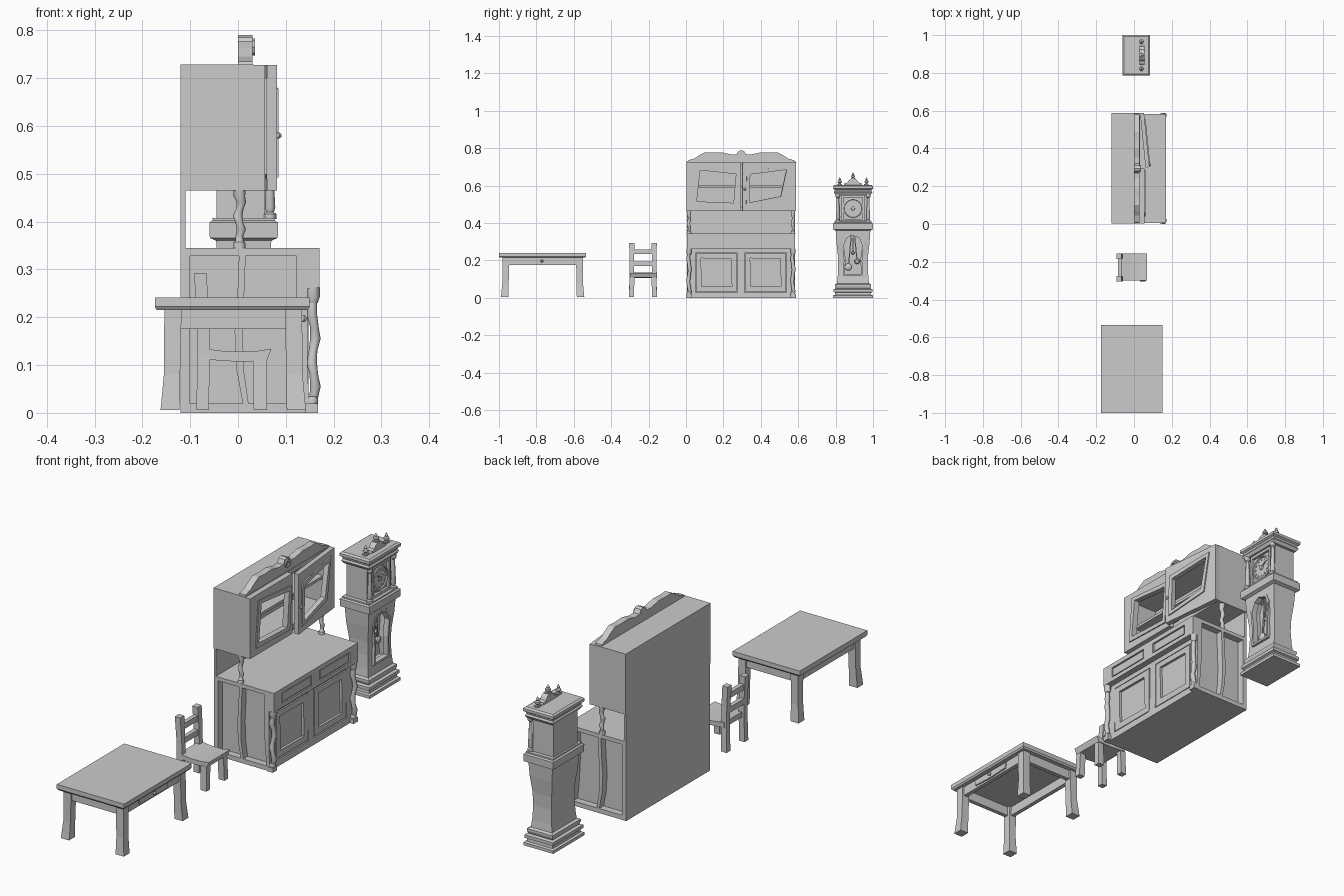
import bpy, bmesh, math
from mathutils import Matrix, Vector

if "Cube" in bpy.data.objects:
    bpy.data.objects.remove(bpy.data.objects["Cube"])


def make(name, verts, faces, smooth=False):
    bm = bmesh.new()
    vs = [bm.verts.new(v) for v in verts]
    for f in faces:
        bm.faces.new([vs[i] for i in f])
    bmesh.ops.recalc_face_normals(bm, faces=bm.faces)
    me = bpy.data.meshes.new(name)
    bm.to_mesh(me)
    bm.free()
    ob = bpy.data.objects.new(name, me)
    bpy.context.collection.objects.link(ob)
    if smooth:
        me.polygons.foreach_set("use_smooth", [True] * len(me.polygons))
        me.set_sharp_from_angle(angle=math.radians(40))
    return ob


def loft(name, rings, smooth=False):
    """Skin a stack of equal-length rings and cap both ends."""
    n = len(rings[0])
    faces = [tuple(range(n)), tuple(range(n * (len(rings) - 1), n * len(rings)))]
    for k in range(len(rings) - 1):
        for i in range(n):
            j = (i + 1) % n
            faces.append((k*n + i, k*n + j, k*n + n + j, k*n + n + i))
    return make(name, [p for r in rings for p in r], faces, smooth)


def rect(x0, x1, y0, y1, z):
    return [(x0, y0, z), (x1, y0, z), (x1, y1, z), (x0, y1, z)]


def box(name, x0, x1, y0, y1, z0, z1):
    return loft(name, [rect(x0, x1, y0, y1, z0), rect(x0, x1, y0, y1, z1)])


def prism(name, pts, axis, a, b):
    put = (lambda p, t: (t, p[0], p[1])) if axis == 'x' else (lambda p, t: (p[0], t, p[1]))
    return loft(name, [[put(p, t) for p in pts] for t in (a, b)])


def post(name, pts, n=10):
    """Round post through (x, y, z, radius) points."""
    return loft(name, [[(x + r*math.cos(2*math.pi*i/n), y + r*math.sin(2*math.pi*i/n), z)
                        for i in range(n)] for x, y, z, r in pts], True)


def disc(name, y, z, prof, n=20):
    """Round part turned about the x axis, prof = (x, radius)."""
    return loft(name, [[(x, y + r*math.cos(2*math.pi*i/n), z + r*math.sin(2*math.pi*i/n))
                        for i in range(n)] for x, r in prof], True)


def frame(name, outer, inner, x0, x1):
    n = len(outer)
    vs = [(x, *p) for x in (x0, x1) for ring in (outer, inner) for p in ring]
    fs = []
    for i in range(n):
        j = (i + 1) % n
        fs += [(i, j, n+j, n+i), (2*n+i, 2*n+j, 3*n+j, 3*n+i),
               (i, j, 2*n+j, 2*n+i), (n+i, n+j, 3*n+j, 3*n+i)]
    return make(name, vs, fs)


def quad(y0, y1, z0, z1):
    return [(y0, z0), (y1, z0), (y1, z1), (y0, z1)]


def shrink(q, d):
    c = sum((Vector(p) for p in q), Vector((0, 0))) / len(q)
    return [(p[0] - math.copysign(d, p[0]-c.x), p[1] - math.copysign(d, p[1]-c.y)) for p in q]


def cut(ob, *cutters):
    for c in cutters:
        c.hide_render = True
        m = ob.modifiers.new("cut", 'BOOLEAN')
        m.operation, m.object, m.solver = 'DIFFERENCE', c, 'EXACT'
    me = bpy.data.meshes.new_from_object(ob.evaluated_get(bpy.context.evaluated_depsgraph_get()))
    ob.modifiers.clear()
    ob.data = me
    for c in cutters:
        bpy.data.objects.remove(c)


# ---- table ----
loft("table_top", [rect(-.17, .145, -.995, -.54, .215), rect(-.174, .15, -1, -.535, .222),
                   rect(-.174, .15, -1, -.535, .241)])
for sx, x in ((-1, -.138), (1, .118)):
    for sy, y in ((-1, -.965), (1, -.568)):
        loft("table_leg", [rect(x-w+sx*o, x+w+sx*o, y-w+sy*o, y+w+sy*o, z)
                           for z, w, o in ((.006, .02, .004), (.08, .017, 0), (.215, .018, -.002))])
    box("table_side_apron", x-.009, x+.009, -.965, -.568, .175, .215)
for y in (-.965, -.568):
    box("table_end_apron", -.138, .118, y-.009, y+.009, .175, .215)
prism("table_drawer", [(-.87, .21), (-.865, .185), (-.77, .181), (-.675, .185), (-.67, .21)], 'x', .12, .133)
disc("table_drawer_knob", -.77, .197, [(.13, .005), (.138, .008), (.143, .004)], 10)

# ---- chair ----
prism("chair_seat", [(-.075, .112), (0, .107), (.06, .109), (.07, .134), (.03, .128), (-.02, .128), (-.075, .135)],
      'y', -.3, -.155)
for s, y in ((-1, -.29), (1, -.17)):
    loft("chair_back_post", [rect(x-.013, x+.013, y-w+s*o, y+w+s*o, z) for z, x, w, o in
                             ((.006, -.074, .013, .002), (.12, -.072, .012, 0), (.2, -.073, .012, 0), (.293, -.079, .014, 0))])
    loft("chair_front_leg", [rect(x-.014, x+.014, y-.013+s*o, y+.013+s*o, z) for z, x, o in
                             ((.006, .047, .002), (.112, .045, -.002))])
for z in (.247, .184):
    box("chair_back_slat", -.085, -.066, -.29, -.17, z-.013, z+.011)

# ---- hutch: lower cabinet with side niches and front panels ----
low = prism("lower_cabinet", [(-.12, 0), (.15, 0), (.145, .1), (.145, .26), (.17, .262), (.17, .345), (-.12, .345)],
            'y', .005, .583)
niche_a = [(-.1, .02), (.01, .02), (-.003, .09), (-.007, .17), (-.001, .25), (.002, .328), (-.1, .328)]
niche_b = [(.022, .02), (.135, .02), (.127, .1), (.122, .2), (.122, .328), (.016, .328), (.013, .25), (.01, .17), (.012, .09)]
cutters = []
for y0, y1 in ((-.05, .035), (.553, .65)):
    for niche in (niche_a, niche_b):
        cutters.append(prism("niche_cutter", niche, 'y', y0, y1))
for a, b in ((.05, .275), (.313, .538)):
    cutters.append(prism("door_cutter", quad(a, b, .03, .24), 'x', .136, .3))
    cutters.append(prism("drawer_cutter", quad(a+.01, b-.01, .28, .325), 'x', .164, .3))
cut(low, *cutters)
for a, b in ((.05, .275), (.313, .538)):
    q = quad(a+.004, b-.004, .034, .236)
    frame("lower_door_frame", q, [(q[0][0]+.03, .062), (q[1][0]-.026, .06), (q[2][0]-.03, .21), (q[3][0]+.026, .212)],
          .13, .147)
    prism("drawer_panel", quad(a+.016, b-.016, .285, .32), 'x', .16, .168)
for y in (.016, .572):
    wob = [(.158 + .004*math.sin(i*1.5), y + .004*math.cos(i*1.3), .03 + i*.025, .009 + .002*(i % 2))
           for i in range(9)]
    post("lower_corner_column", wob)
    box("column_foot", .14, .167, y-.015, y+.015, 0, .02)
    post("column_foot_ring", [(.155, y, .02, .012), (.155, y, .027, .013), (.155, y, .034, .01)])
    post("column_cap", [(.157, y, .23, .01), (.157, y, .242, .014), (.157, y, .262, .014)])
    # columns between the cabinets
    post("upper_support_column", [(.003, y, .345, .013), (.003, y, .357, .012), (.003, y, .36, .008)] +
         [(.003+.004*math.sin(i*1.6), y+.003*math.cos(i*1.6), .37+i*.014, .008+.002*(i % 2)) for i in range(6)] +
         [(.003, y, .453, .012), (.003, y, .468, .013)])
box("back_panel", -.12, -.11, .005, .583, .34, .47)

# ---- hutch: upper cabinet ----
up = box("upper_cabinet", -.12, .032, .003, .587, .465, .729)
cut(up, box("inside_cutter", -.1, .1, .02, .57, .485, .71))
box("upper_shelf", -.105, .01, .015, .575, .588, .6)
lo, li = quad(.003, .294, .465, .727), [(.04, .498), (.272, .49), (.285, .68), (.058, .7)]
frame("upper_left_door", lo, li, .032, .056)
frame("left_door_molding", li, shrink(li, .018), .036, .061)
ro, ri = quad(.298, .587, .465, .727), [(.318, .492), (.522, .525), (.553, .703), (.322, .678)]
right = [frame("upper_right_door", ro, ri, .032, .053), frame("right_door_molding", ri, shrink(ri, .018), .036, .058)]
right.append(disc("right_door_knob", .31, .58, [(.05, .004), (.058, .007), (.063, .003)], 10))
hinge = Vector((.032, .587, 0))
for ob in right:
    ob.data.transform(Matrix.Translation(hinge) @ Matrix.Rotation(.1, 4, 'Z') @ Matrix.Translation(-hinge))
half = [(.005, .72), (.01, .735), (.045, .745), (.07, .762), (.1, .778), (.14, .776), (.19, .778), (.24, .767),
        (.27, .768), (.28, .785), (.295, .79)]
prism("crest", half + [(.59 - y, z) for y, z in reversed(half[:-1])], 'x', 0, .03)
frame("crest_rosette", [(.295+.018*math.cos(i*.785), .765+.018*math.sin(i*.785)) for i in range(8)],
      [(.295+.009*math.cos(i*.785), .765+.009*math.sin(i*.785)) for i in range(8)], .02, .036)

# ---- clock ----
CX, CY = .012, .893


def stack(name, secs):
    return loft(name, [rect(CX-h+.035, CX+h-.035, CY-h, CY+h, z) for z, h in secs])


stack("clock_base", [(0, .107), (.013, .107), (.016, .097), (.028, .096), (.032, .104), (.046, .104),
                     (.05, .092), (.062, .097), (.072, .097), (.08, .08)])
waist = stack("clock_waist", [(.075, .086), (.11, .082), (.17, .079), (.23, .081), (.3, .089), (.365, .093)])
win = [(.84, .12), (.945, .12), (.942, .2), (.952, .29), (.935, .33), (.893, .345), (.851, .33), (.834, .29), (.844, .2)]
cut(waist, prism("window_cutter", win, 'x', .02, .2))
frame("clock_window_molding", shrink(win, -.009), win, .045, .069)
stack("clock_waist_cornice", [(.36, .093), (.366, .106), (.398, .107), (.402, .1), (.408, .1)])
box("clock_hood", -.045, .055, .81, .976, .405, .558)
stack("clock_hood_cornice", [(.552, .095), (.565, .103), (.572, .098), (.58, .1), (.585, .108), (.597, .108), (.603, .1)])
for y in (.812, .974):
    post("clock_hood_column", [(.067, y, .405, .013), (.067, y, .416, .013), (.067, y, .42, .008), (.067, y, .43, .011),
                               (.067, y, .485, .008), (.067, y, .535, .007), (.067, y, .54, .012), (.067, y, .556, .012)])
# dial
fq = quad(.829, .957, .41, .55)
frame("dial_frame", fq, shrink(fq, .012), .05, .066)
disc("dial", CY, .478, [(.05, .055), (.06, .055), (.063, .048), (.058, .046), (.058, .01), (.064, .008)], 24)
for i in range(12):
    a = i*math.pi/6
    disc("hour_mark", CY+.038*math.cos(a), .478+.038*math.sin(a), [(.056, .003), (.061, .003)], 6)
for a, l in ((.6, .034), (2.3, .024)):
    c, s = math.cos(a), math.sin(a)
    prism("clock_hand", [(CY+u*c-v*s, .478+u*s+v*c) for u, v in ((0, -.003), (l, -.001), (l, .001), (0, .003))],
          'x', .058, .063)
# pendulum and weight
for y0, y1, zb, r in ((.885, .868, .165, .019), (.9, .915, .195, .015), (.895, .893, .24, .009)):
    loft("pendulum_rod", [rect(.03, .036, y-.003, y+.003, z) for y, z in ((y1, zb), (y0, .345))])
    disc("pendulum_bob", y1, zb, [(.026, r*.6), (.03, r), (.038, r), (.044, r*.6)], 14)
# finials and pediment
for y in (.822, CY, .965):
    k, b = (1.0, .6) if y != CY else (.85, .632)
    box("finial_block", .03, .05, y-.012, y+.012, .6, b+.008)
    post("finial", [(.04, y, b+z*k, r) for z, r in ((.006, .007), (.012, .005), (.018, .012), (.025, .011), (.029, .005),
                                                    (.034, .007), (.045, .001))])
ped = [(.843, .6), (.846, .612), (.862, .616), (.87, .628), (.882, .636)]
prism("clock_pediment", ped + [(2*CY-y, z) for y, z in reversed(ped)], 'x', .028, .055)
